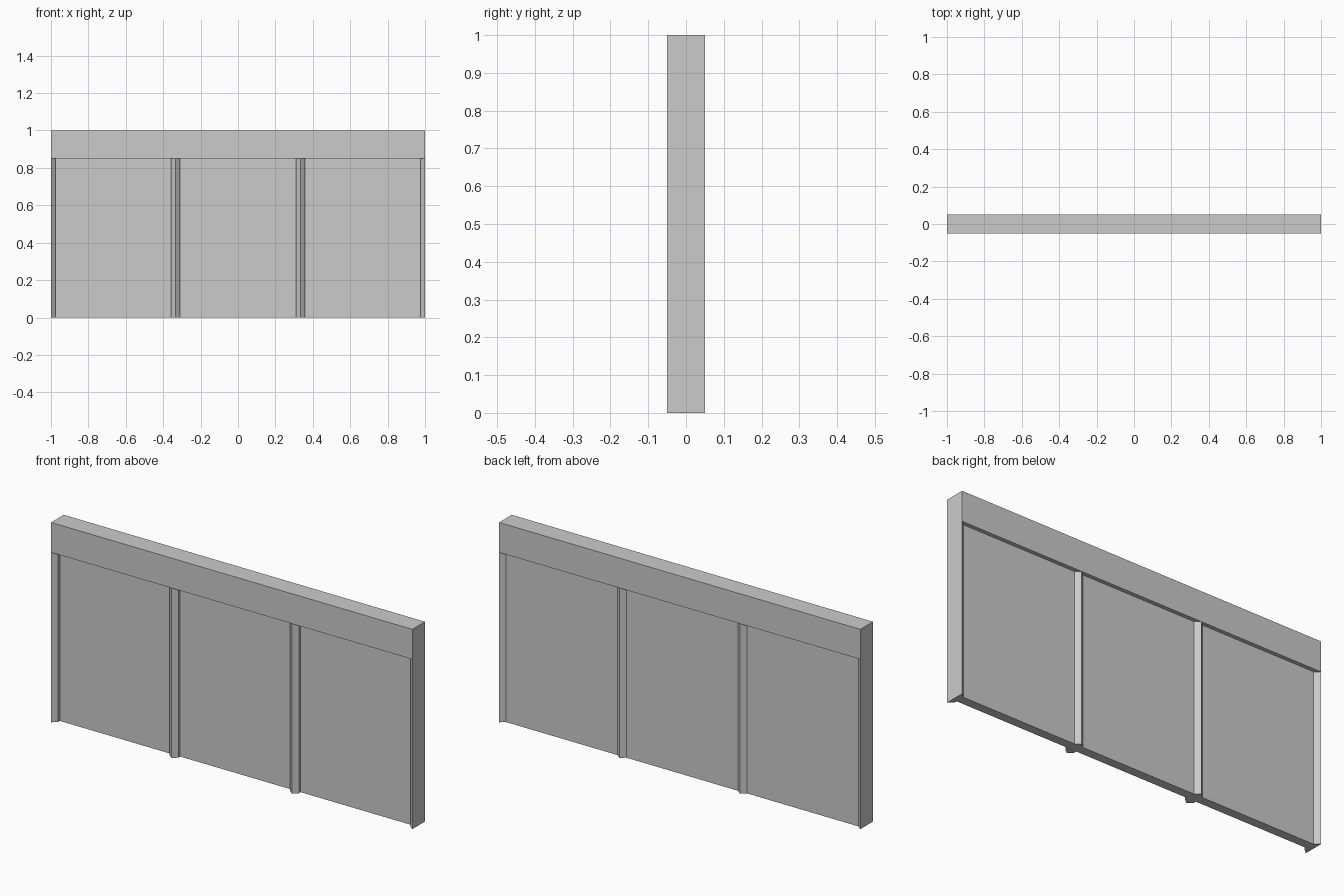
import bpy
import bmesh

cube = bpy.data.objects.get("Cube")
if cube:
    bpy.data.objects.remove(cube, do_unlink=True)

# One plain grey for the whole wall
GREY = (0.6, 0.6, 0.6, 1.0)
grey = bpy.data.materials.new("plain_grey")
grey.use_nodes = True
grey.diffuse_color = GREY
grey.node_tree.nodes["Principled BSDF"].inputs["Base Color"].default_value = GREY

HEADER_Z = 0.85    # underside of the header beam
DEPTH = 0.05       # half depth of the wall
HALF_POST = 0.024  # half width of a post
SHOULDER = 0.03    # depth where the ridge slopes begin
PANEL_FRONT, PANEL_BACK = -0.015, 0.03


def prism(name, outline, z0, z1):
    """Extrude a counter-clockwise floor outline from z0 up to z1."""
    bm = bmesh.new()
    base = bm.faces.new([bm.verts.new((x, y, z0)) for x, y in outline])
    top = bmesh.ops.extrude_face_region(bm, geom=[base], use_keep_orig=True)["geom"]
    for v in top:
        if isinstance(v, bmesh.types.BMVert):
            v.co.z = z1
    bmesh.ops.recalc_face_normals(bm, faces=bm.faces)
    mesh = bpy.data.meshes.new(name)
    bm.to_mesh(mesh)
    bm.free()
    mesh.materials.append(grey)
    obj = bpy.data.objects.new(name, mesh)
    bpy.context.collection.objects.link(obj)
    return obj


def rectangle(x0, x1, y0, y1):
    return [(x0, y0), (x1, y0), (x1, y1), (x0, y1)]


def post_outline(x, left=True, right=True):
    """Six-sided post with a ridge at front and back, or one half of it."""
    points = [(x, -DEPTH)]
    if right:
        points += [(x + HALF_POST, -SHOULDER), (x + HALF_POST, SHOULDER)]
    points.append((x, DEPTH))
    if left:
        points += [(x - HALF_POST, SHOULDER), (x - HALF_POST, -SHOULDER)]
    return points


# Header beam across the full width
prism("header_beam", rectangle(-1, 1, -DEPTH, DEPTH), HEADER_Z, 1)

# Posts: two full ones, and half posts at the ends
post_x = [-1 + 2 * i / 3 for i in range(4)]
post_names = ["right_end_post", "right_post", "left_post", "left_end_post"]
for i, (name, x) in enumerate(zip(post_names, post_x)):
    prism(name, post_outline(x, left=i > 0, right=i < 3), 0, HEADER_Z)

# Recessed panels between the posts
for name, x0, x1 in zip(["right_panel", "middle_panel", "left_panel"], post_x, post_x[1:]):
    prism(name, rectangle(x0 + HALF_POST, x1 - HALF_POST, PANEL_FRONT, PANEL_BACK),
          0, HEADER_Z)
